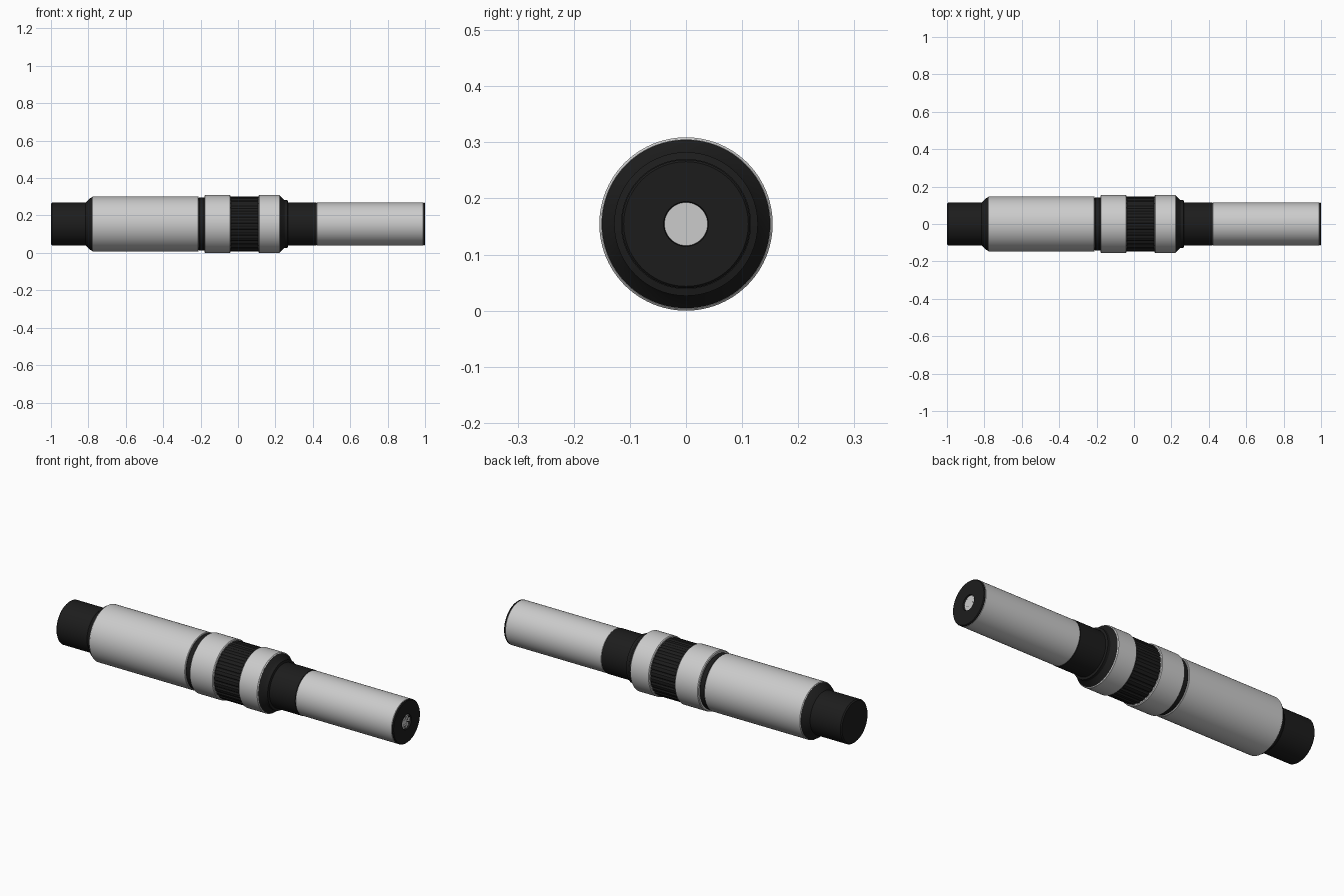
import bpy, bmesh, math

if "Cube" in bpy.data.objects:
    bpy.data.objects.remove(bpy.data.objects["Cube"])

R = 0.1545   # largest radius, also height of the axis
SEG = 96

dark = bpy.data.materials.new("black_rubber")
dark.diffuse_color = (0.012, 0.012, 0.012, 1)
dark.use_nodes = True
dark.node_tree.nodes["Principled BSDF"].inputs["Base Color"].default_value = dark.diffuse_color


def lathe(name, profile, mat=None, ribs=0, depth=0.0):
    """Revolve (x, radius) points about the long axis; optional lengthwise ribs."""
    n = ribs * 6 if ribs else SEG
    bm = bmesh.new()
    rings = []
    for x, r in profile:
        if r == 0:
            rings.append([bm.verts.new((x, 0, R))])
            continue
        ring = []
        for i in range(n):
            a = 2 * math.pi * i / n
            rr = r - (depth if ribs and i % 6 in (0, 1) else 0)
            ring.append(bm.verts.new((x, rr * math.cos(a), R + rr * math.sin(a))))
        rings.append(ring)
    for a, b in zip(rings, rings[1:]):
        for i in range(n):
            j = (i + 1) % n
            if len(a) == 1:
                bm.faces.new((a[0], b[j], b[i]))
            elif len(b) == 1:
                bm.faces.new((a[i], a[j], b[0]))
            else:
                bm.faces.new((a[i], a[j], b[j], b[i]))
    bmesh.ops.recalc_face_normals(bm, faces=bm.faces)
    me = bpy.data.meshes.new(name)
    bm.to_mesh(me)
    bm.free()
    ob = bpy.data.objects.new(name, me)
    bpy.context.collection.objects.link(ob)
    if mat:
        me.materials.append(mat)
    bpy.context.view_layer.objects.active = ob
    ob.select_set(True)
    bpy.ops.object.shade_smooth_by_angle(angle=math.radians(25))
    ob.select_set(False)
    return ob


def sleeve(name, x0, x1, r, bevel=0.003, mat=None, **kw):
    """Closed cylinder with small edge bevels."""
    return lathe(name, [(x0, 0), (x0, r - bevel), (x0 + bevel, r),
                        (x1 - bevel, r), (x1, r - bevel), (x1, 0)], mat, **kw)


# Tail cap with its sloped shoulder
lathe("tail_cap", [(-1, 0), (-1, 0.108), (-0.994, 0.114), (-0.815, 0.114),
                   (-0.79, 0.138), (-0.78, 0.143), (-0.78, 0)], dark)

# Main barrel and the dark seam ring beside it
sleeve("main_barrel", -0.78, -0.21, 0.147)
sleeve("seam_ring", -0.21, -0.18, 0.143, mat=dark)

# Two raised collars around the ribbed grip
sleeve("rear_collar", -0.18, -0.04, R, 0.004)
sleeve("grip_band", -0.04, 0.11, 0.148, mat=dark, ribs=28, depth=0.004)
sleeve("front_collar", 0.11, 0.225, R, 0.004)

# Stepped neck leading to the thin barrel
lathe("neck", [(0.225, 0), (0.225, 0.15), (0.245, 0.131), (0.25, 0.128),
               (0.265, 0.128), (0.268, 0.116), (0.42, 0.116), (0.42, 0)], dark)
sleeve("thin_barrel", 0.42, 0.992, 0.1145)

# End cap with a stepped centre recess
lathe("end_cap", [(0.992, 0), (0.992, 0.1145), (0.996, 0.1145), (1, 0.111),
                  (1, 0.04), (0.99, 0.038), (0.99, 0.03), (0.975, 0.028),
                  (0.975, 0.018), (0.98, 0.016), (0.98, 0)], dark)
